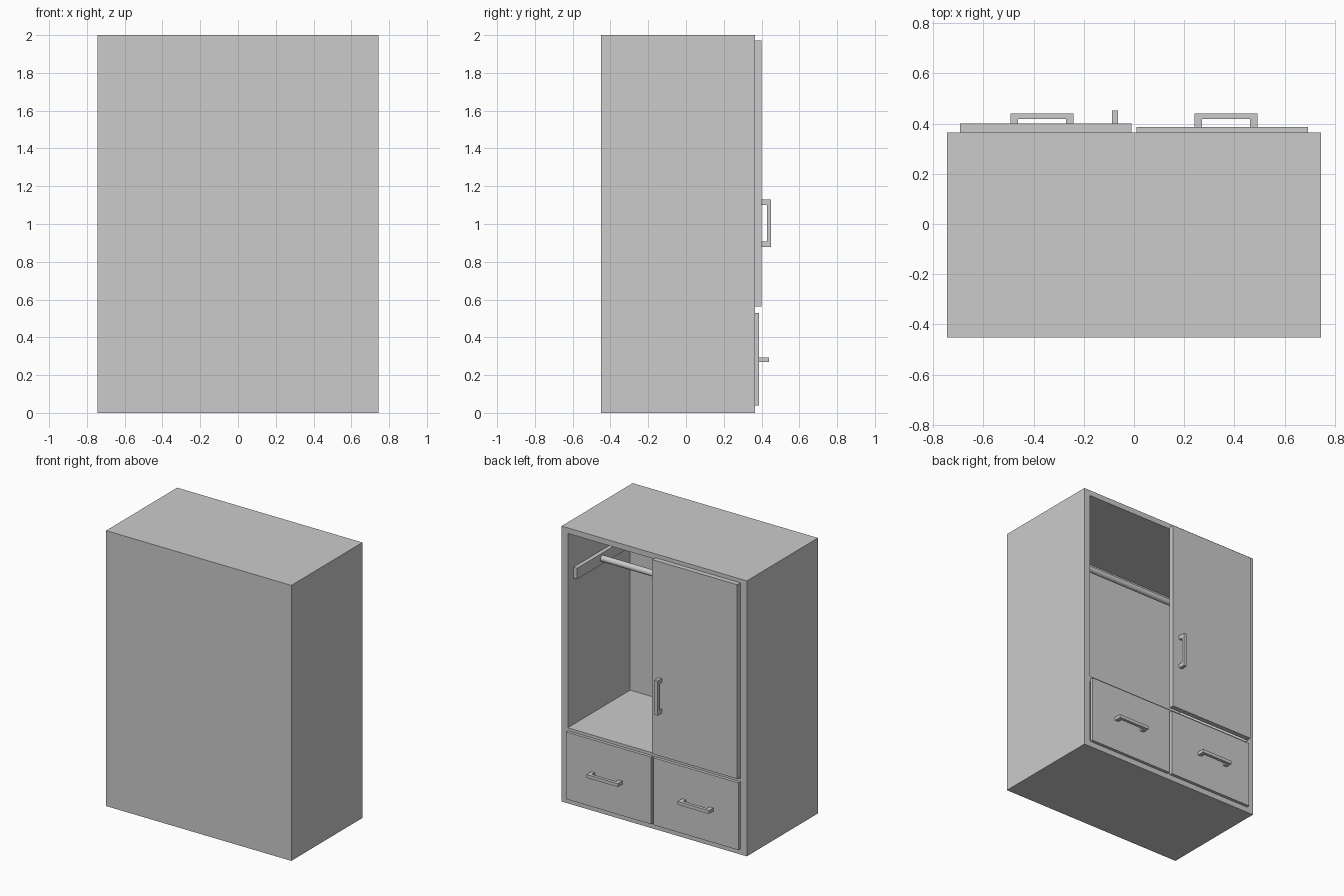
import bpy, bmesh
from math import pi
from mathutils import Matrix, Vector

if "Cube" in bpy.data.objects:
    bpy.data.objects.remove(bpy.data.objects["Cube"])


def box(name, x, y, z):
    """Box from (min, max) ranges on each axis."""
    bm = bmesh.new()
    bmesh.ops.create_cube(bm, size=1)
    lo, hi = Vector((x[0], y[0], z[0])), Vector((x[1], y[1], z[1]))
    for v in bm.verts:
        v.co = Vector(lo[i] + (v.co[i] + 0.5) * (hi[i] - lo[i]) for i in range(3))
    return finish(name, bm)


def finish(name, bm):
    bmesh.ops.recalc_face_normals(bm, faces=bm.faces)
    me = bpy.data.meshes.new(name)
    bm.to_mesh(me)
    bm.free()
    ob = bpy.data.objects.new(name, me)
    bpy.context.collection.objects.link(ob)
    return ob


def handle(name, loc, reach, upright=False):
    """U-shaped pull: profile in x/y, extruded along z, turned upright if asked."""
    h, leg, bar, w = 0.126, 0.03, 0.023, 0.024
    pts = [(-h, 0), (-h, reach), (h, reach), (h, 0),
           (h - leg, 0), (h - leg, reach - bar), (leg - h, reach - bar), (leg - h, 0)]
    bm = bmesh.new()
    face = bm.faces.new([bm.verts.new((px, py, -w / 2)) for px, py in pts])
    ext = bmesh.ops.extrude_face_region(bm, geom=[face])
    bmesh.ops.translate(bm, vec=(0, 0, w),
                        verts=[g for g in ext["geom"] if isinstance(g, bmesh.types.BMVert)])
    if upright:
        bm.transform(Matrix.Rotation(pi / 2, 4, 'Y'))
    bm.transform(Matrix.Translation(loc))
    return finish(name, bm)


W, WI = 0.744, 0.694          # outer and inner half widths
YB, YI, YF = -0.451, -0.35, 0.365   # blank face, inner back, open face

# Carcass panels
box("back_panel", (-WI, WI), (YB, YI), (0.04, 1.96))
box("top_panel", (-WI, WI), (YB, YF), (1.96, 2.0))
box("bottom_panel", (-WI, WI), (YB, YF), (0, 0.045))
box("shelf", (-WI, WI), (YI, YF), (0.51, 0.549))
box("drawer_divider", (-0.02, 0.02), (YI, YF), (0.045, 0.51))

# Side panels, rail brackets, drawer fronts and their handles
for s, side in ((-1, "left"), (1, "right")):
    def span(a, b):
        return tuple(sorted((s * a, s * b)))
    box(side + "_side_panel", span(WI, W), (YB, YF), (0, 2))
    box(side + "_rail_bracket", span(0.665, WI), (-0.3, 0.3), (1.61, 1.69))
    box(side + "_drawer_front", span(0.009, 0.692), (YF, 0.387), (0.04, 0.528))
    handle(side + "_drawer_handle", (s * 0.366, 0.387, 0.281), 0.053)

# Single door with upright handle; the other half is open
box("door", (-0.692, -0.009), (YF, 0.401), (0.562, 1.972))
handle("door_handle", (-0.075, 0.401, 1.004), 0.05, upright=True)

# Hanging rail
bpy.ops.mesh.primitive_cylinder_add(vertices=24, radius=0.022, depth=1.33,
                                    location=(0, 0.01, 1.652), rotation=(0, pi / 2, 0))
rail = bpy.context.object
rail.name = "hanging_rail"
bpy.ops.object.shade_smooth_by_angle()
